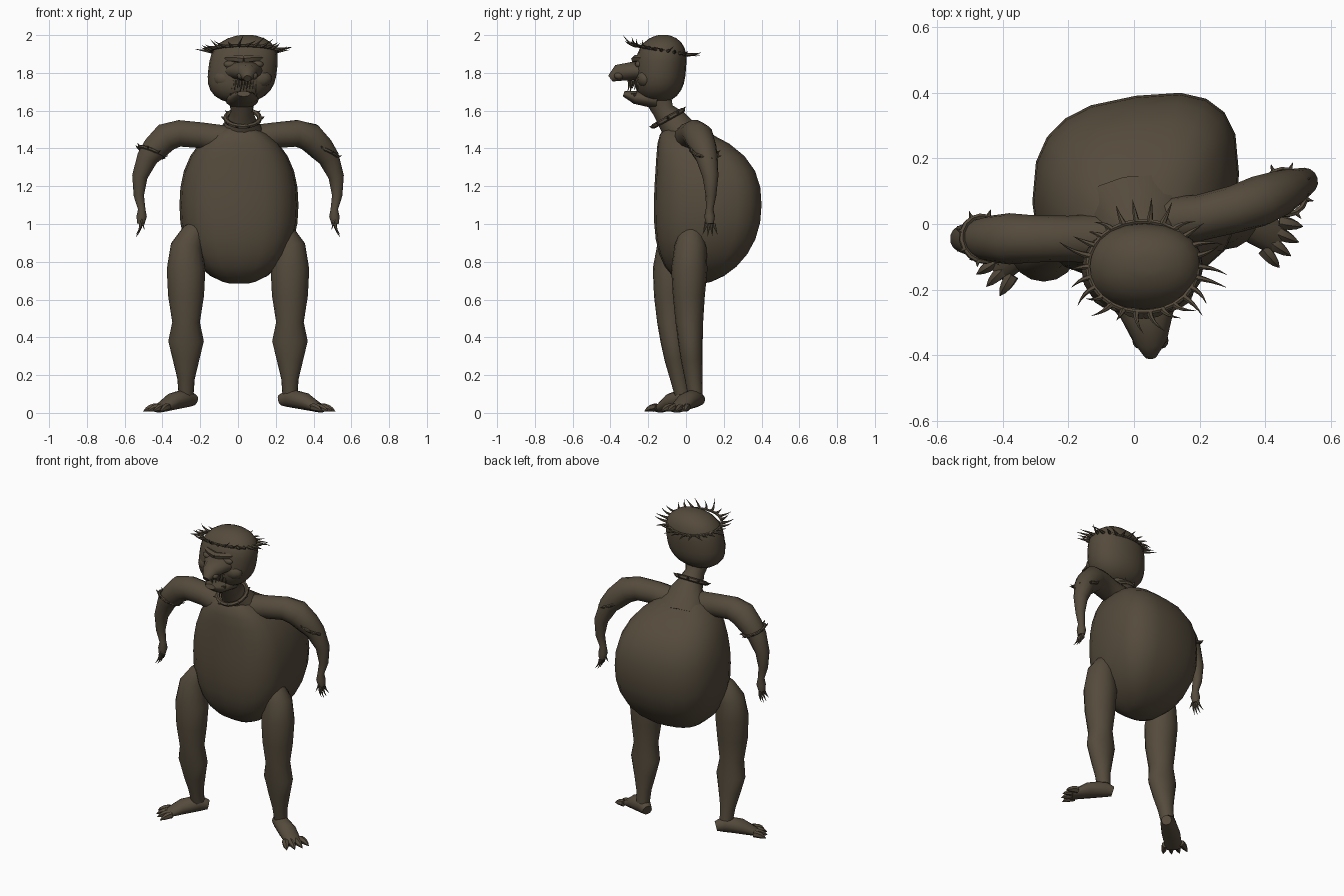
import bpy, bmesh, math, random
from mathutils import Vector, Matrix

random.seed(4)
cube = bpy.data.objects.get("Cube")
if cube:
    bpy.data.objects.remove(cube, do_unlink=True)

# Single earthy skin colour
skin = bpy.data.materials.new("dark brown")
skin.use_nodes = True
colour = (0.09, 0.07, 0.045, 1)
skin.diffuse_color = colour
shader = next(node for node in skin.node_tree.nodes if node.type == 'BSDF_PRINCIPLED')
shader.inputs["Base Color"].default_value = colour
shader.inputs["Roughness"].default_value = 0.9


def finish(bm, name):
    """Turn a bmesh into a smooth-shaded object."""
    bmesh.ops.recalc_face_normals(bm, faces=bm.faces)
    mesh = bpy.data.meshes.new(name)
    bm.to_mesh(mesh)
    bm.free()
    mesh.materials.append(skin)
    part = bpy.data.objects.new(name, mesh)
    bpy.context.collection.objects.link(part)
    bpy.ops.object.select_all(action='DESELECT')
    part.select_set(True)
    bpy.context.view_layer.objects.active = part
    bpy.ops.object.shade_smooth_by_angle(angle=math.radians(50))
    return part


def circle(count):
    """Unit circle directions as (cosine, sine) pairs."""
    angles = [math.tau * step / count for step in range(count)]
    return [(math.cos(angle), math.sin(angle)) for angle in angles]


def squared(value, power):
    """Superellipse coordinate: higher powers give squarer sections."""
    return math.copysign(abs(value) ** (2 / power), value)


def tube(bm, points, sides=14, ref=(1, 0, 0), axis=None, power=2, closed=False):
    """Loft elliptical rings (x, y, z, width, optional depth) along a path."""
    centres = [Vector(point[:3]) for point in points]
    last = len(points) - 1
    rings = []
    for i, point in enumerate(points):
        following = centres[(i + 1) % len(points)] if closed else centres[min(i + 1, last)]
        previous = centres[i - 1] if closed else centres[max(i - 1, 0)]
        tangent = Vector(axis) if axis else (following - previous).normalized()
        across = Vector(ref)
        across = (across - tangent * across.dot(tangent)).normalized()
        width = across * point[3]
        depth = tangent.cross(across) * point[-1]
        rings.append([bm.verts.new(centres[i] + width * squared(c, power) + depth * squared(s, power))
                      for c, s in circle(sides)])
    for i in range(len(rings) if closed else last):
        lower, upper = rings[i], rings[(i + 1) % len(rings)]
        for k in range(sides):
            j = (k + 1) % sides
            bm.faces.new((lower[k], lower[j], upper[j], upper[k]))
    if not closed:
        bm.faces.new(rings[0])
        bm.faces.new(rings[-1])


def tube_part(name, points, **options):
    bm = bmesh.new()
    tube(bm, points, **options)
    return finish(bm, name)


def egg(name, height, half_height, width, depth, centre_at, bulge, power):
    """Stacked rounded sections; centre_at(t) gives the section centre, t from -1 to 1."""
    points = []
    rows = 14
    for row in range(rows + 1):
        t = 0.99 * math.sin(math.pi * (row / rows - 0.5))
        size = math.sqrt(1 - abs(t) ** bulge)
        points.append((*centre_at(t), height + half_height * t, width * size, depth * size))
    return tube_part(name, points, sides=20, axis=(0, 0, 1), power=power)


def spike(bm, base, out, bend, radius, blunt=1):
    """Curved horn; higher blunt values keep it thick towards the tip."""
    base, out, bend = Vector(base), Vector(out), Vector(bend)
    points = []
    for step in range(5):
        f = step / 4
        points.append((*(base + out * f + bend * f * f), radius * (1.05 - f ** blunt)))
    tube(bm, points, sides=6, ref=out.orthogonal())


def blob(bm, centre, size):
    place = Matrix.Translation(centre) @ Matrix.Diagonal((*size, 1))
    bmesh.ops.create_uvsphere(bm, u_segments=12, v_segments=8, radius=1, matrix=place)


def thorn_band(name, centre, normal, radius, thickness, thorns):
    """Band around a limb or the neck with short thorns."""
    bm = bmesh.new()
    centre, normal = Vector(centre), Vector(normal).normalized()
    turn = normal.to_track_quat('Z', 'Y')
    spokes = [turn @ Vector((c, s, 0)) for c, s in circle(thorns * 2)]
    tube(bm, [(*(centre + spoke * radius), thickness) for spoke in spokes],
         sides=6, ref=normal, closed=True)
    for spoke in spokes[::2]:
        spike(bm, centre + spoke * radius, spoke * 0.025, normal * 0.01, thickness)
    finish(bm, name)


# Round belly and hunched back, swung slightly to one side
def body_centre(t):
    return 0.005, 0.11 - (0.16 * t ** 3 if t > 0 else 0.06 * t * t)


body = egg("body", 1.1, 0.42, 0.315, 0.28, body_centre, bulge=2.3, power=2.8)
for vert in body.data.vertices:
    if vert.co.y > 0.1:
        vert.co.y += 0.14 * vert.co.x

# Neck spreading into the shoulders, and collar
tube_part("neck", [(0.01, 0.03, 1.4, 0.19, 0.14), (0.02, -0.02, 1.48, 0.13, 0.09),
                   (0.02, -0.07, 1.54, 0.08), (0.02, -0.12, 1.6, 0.058),
                   (0.02, -0.16, 1.7, 0.08)])
thorn_band("collar", (0.025, -0.095, 1.56), (0, -0.5, 0.9), 0.09, 0.013, thorns=10)

# Skull, tapering towards the crown and chin
egg("head", 1.82, 0.182, 0.182, 0.135,
    lambda t: (0.025 + 0.02 * t, -0.135 + 0.015 * t), bulge=3, power=2.2)

# Drooping nose and jutting jaw
tube_part("nose", [(0.03, -0.2, 1.81, 0.13, 0.06), (0.04, -0.28, 1.81, 0.08, 0.05),
                   (0.05, -0.36, 1.8, 0.05, 0.045), (0.05, -0.4, 1.77, 0.02)])
tube_part("jaw", [(0.02, -0.16, 1.66, 0.09, 0.05), (0.03, -0.27, 1.67, 0.075, 0.035),
                  (0.03, -0.33, 1.69, 0.035, 0.015)])

# Cheeks, eyelids, nostrils and brows
face = bmesh.new()
for side in (-1, 1):
    blob(face, (0.025 + side * 0.085, -0.215, 1.77), (0.07, 0.045, 0.05))
    blob(face, (0.03 + side * 0.07, -0.25, 1.845), (0.035, 0.02, 0.02))
    blob(face, (0.05 + side * 0.035, -0.355, 1.785), (0.02, 0.025, 0.02))
    spike(face, (0.03, -0.27, 1.87), (side * 0.15, 0, 0.03), (0, 0.1, -0.03), 0.02, blunt=3)
finish(face, "face_features")

# Ragged teeth and whiskers around the mouth
teeth = bmesh.new()
for i in range(-4, 5):
    x = 0.03 + i * 0.016
    y = -0.32 + abs(i) * 0.012
    spike(teeth, (x, y + 0.02, 1.76), (0, 0, -random.uniform(0.04, 0.07)), (0, -0.01, 0), 0.009)
    spike(teeth, (x, y, 1.69), (0, 0, -random.uniform(0.02, 0.04)), (0, 0.01, 0), 0.009)
finish(teeth, "teeth_and_whiskers")

# Thorn crown, lower at the back of the head
crown = bmesh.new()
wreath = []
for c, s in circle(26):
    base = (0.027 + 0.168 * c, -0.13 + 0.139 * s, 1.92 - 0.025 * s)
    wreath.append((*base, 0.008))
    reach = random.uniform(0.04, 0.1)
    swing = random.uniform(-0.04, 0.04)
    lift = random.uniform(0, 0.03) - 0.02 * s
    spike(crown, base, (c * reach, s * reach * 0.75, 0.005), (-s * swing, c * swing, lift), 0.01)
tube(crown, wreath, sides=6, ref=(0, 0, 1), closed=True)
finish(crown, "thorn_crown")

# Limb profiles: arm as (reach, height, radius), leg as (height, width), foot as (length, width, height)
arm_profile = [(0.04, 1.44, 0.08), (0.2, 1.47, 0.07), (0.31, 1.48, 0.072), (0.38, 1.46, 0.078),
               (0.44, 1.4, 0.07), (0.48, 1.35, 0.058), (0.52, 1.25, 0.042), (0.525, 1.15, 0.028),
               (0.51, 1.08, 0.02), (0.51, 1.04, 0.028), (0.515, 1, 0.02)]
leg_profile = [(1, 0.04), (0.95, 0.065), (0.88, 0.085), (0.76, 0.102), (0.62, 0.095), (0.48, 0.073),
               (0.38, 0.094), (0.28, 0.07), (0.18, 0.046), (0.1, 0.04)]
foot_profile = [(-0.05, 0.03, 0.03), (0, 0.045, 0.05), (0.1, 0.055, 0.045), (0.2, 0.05, 0.018)]

for name, side in (("left", 1), ("right", -1)):
    # The left arm swings back while the right arm hangs straight
    def arm_y(reach):
        return 0.48 * reach * reach if side > 0 else -0.045

    arm = [(side * reach, arm_y(reach), z, radius) for reach, z, radius in arm_profile]
    tube_part(name + "_arm", arm, ref=(0, 1, 0))
    thorn_band(name + "_armband", (side * 0.46, arm_y(0.45), 1.38), (0.36, 0.2, 0.9),
               0.07, 0.009, thorns=8)

    # Thin dangling fingers and a thumb
    fingers = bmesh.new()
    palm = Vector(arm[-1][:3])
    for k in range(4):
        spread = Vector((0, (k - 1.5) * 0.013, 0))
        drop = Vector((0, 0, abs(spread.y) - 0.075))
        spike(fingers, palm + spread, drop + spread, (side * 0.025, 0, 0), 0.01)
    spike(fingers, palm + Vector((0, -0.015, 0.03)), (-side * 0.02, -0.02, -0.06), (0, 0, 0), 0.01)
    finish(fingers, name + "_fingers")

    # Legs bow forward, the right one more, and their tops curve into the belly
    start, bow = (0.06, 0.045) if side > 0 else (0, 0.085)
    leg = [(side * (0.275 - 4 * max(z - 0.85, 0) ** 2), start - bow * math.sin(math.pi * z / 1.25),
            z, width, min(width, 0.035 + 0.08 * z)) for z, width in leg_profile]
    tube_part(name + "_leg", leg, sides=16)

    # Raised heel and splayed toes, pointing outwards
    foot = bmesh.new()
    ankle = Vector((side * 0.27, start - 0.01, 0))
    forward = Vector((0.87, -0.5, 0) if side > 0 else (-0.77, -0.64, 0))
    sideways = forward.cross(Vector((0, 0, 1)))
    sole = [(*(ankle + forward * length).xy, height + 0.03 - 0.15 * length, width, height)
            for length, width, height in foot_profile]
    tube(foot, sole, ref=sideways)
    for k in range(4):
        spread = sideways * (k - 1.5) * 0.032
        root = ankle + forward * 0.17 + spread + Vector((0, 0, 0.03))
        toe = forward * (0.09 - spread.length * 0.4) + spread * 0.5
        spike(foot, root, toe, (0, 0, -0.022), 0.02, blunt=3)
    finish(foot, name + "_foot")
